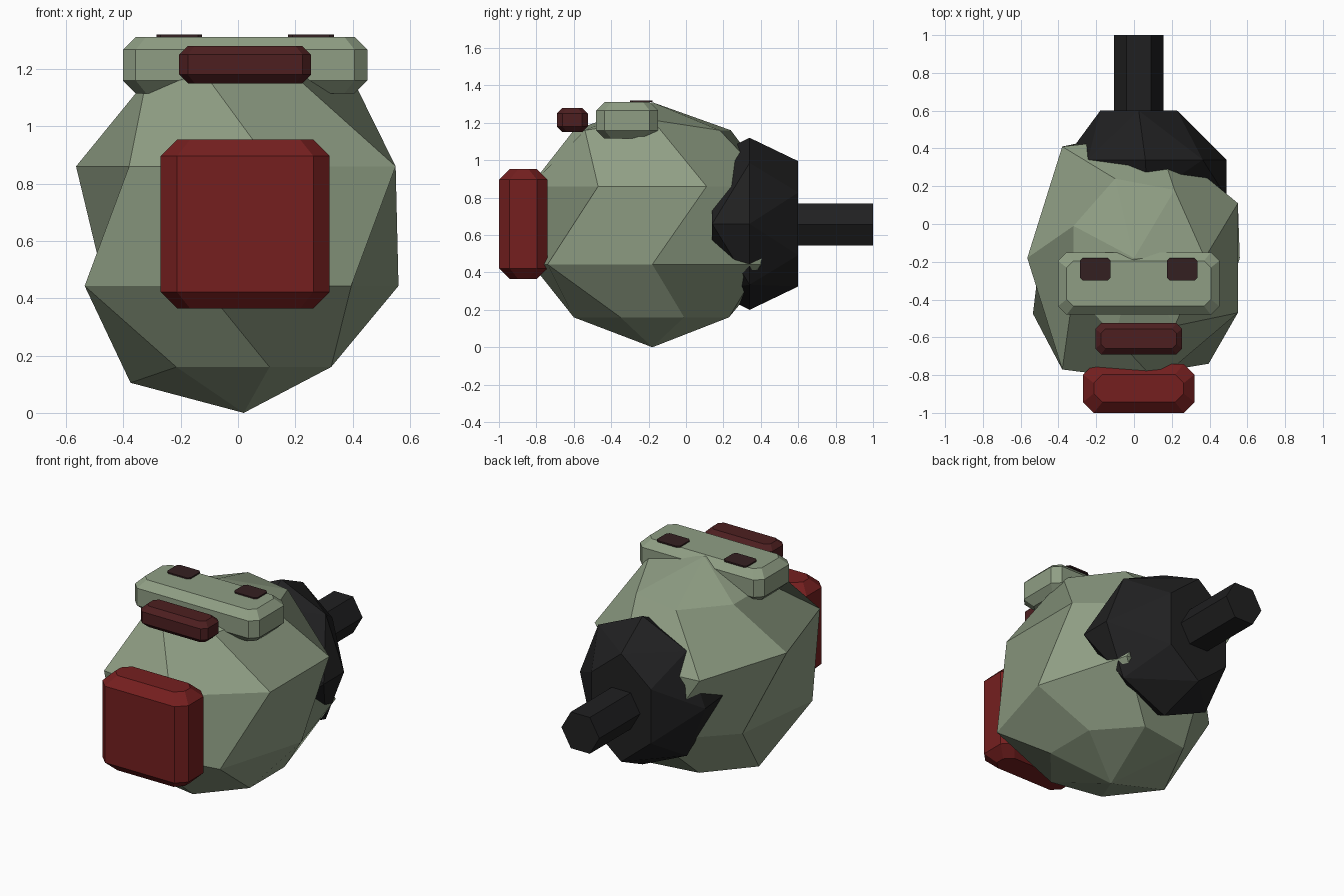
import bpy, bmesh, math
from mathutils import Vector

if "Cube" in bpy.data.objects:
    bpy.data.objects.remove(bpy.data.objects["Cube"])


def srgb(r, g, b):
    f = lambda c: c / 12.92 if c <= 0.04045 else ((c + 0.055) / 1.055) ** 2.4
    return (f(r / 255), f(g / 255), f(b / 255), 1)


def material(name, *rgb):
    m = bpy.data.materials.new(name)
    m.diffuse_color = srgb(*rgb)
    m.use_nodes = True
    m.node_tree.nodes["Principled BSDF"].inputs["Base Color"].default_value = m.diffuse_color
    return m


GREEN = material("sage_green", 143, 158, 132)
RED = material("brick_red", 117, 31, 31)
MAROON = material("dark_maroon", 77, 31, 32)
DARK = material("eye_brown", 52, 32, 33)
BLACK = material("charcoal", 32, 32, 33)


def finish(name, bm, mat):
    bmesh.ops.recalc_face_normals(bm, faces=bm.faces)
    mesh = bpy.data.meshes.new(name)
    bm.to_mesh(mesh)
    bm.free()
    mesh.materials.append(mat)
    ob = bpy.data.objects.new(name, mesh)
    bpy.context.collection.objects.link(ob)
    return ob


def hull(name, points, mat):
    """Faceted solid wrapped around a set of points."""
    bm = bmesh.new()
    for p in points:
        bm.verts.new(p)
    res = bmesh.ops.convex_hull(bm, input=bm.verts[:])
    loose = {v for v in res["geom_interior"] + res["geom_unused"]
             if isinstance(v, bmesh.types.BMVert)}
    bmesh.ops.delete(bm, geom=list(loose), context="VERTS")
    bmesh.ops.dissolve_limit(bm, angle_limit=0.01, verts=bm.verts[:], edges=bm.edges[:])
    return finish(name, bm, mat)


def octagon(lo, hi, inset, cut, z):
    """Rectangle with cut corners at height z."""
    cx, cy = (lo[0] + hi[0]) / 2, (lo[1] + hi[1]) / 2
    a, b = (hi[0] - lo[0]) / 2 - inset, (hi[1] - lo[1]) / 2 - inset
    return [(cx + sx * u, cy + sy * v, z) for sx in (-1, 1) for sy in (-1, 1)
            for u, v in ((a, b - cut), (a - cut, b))]


def block(name, lo, hi, c, mat):
    """Block with cut upright corners and chamfered top and bottom rims."""
    pts = []
    for z, inset, cut in ((lo[2], c, c * 0.8), (lo[2] + c, 0, c),
                          (hi[2] - c, 0, c), (hi[2], c, c * 0.8)):
        pts += octagon(lo, hi, inset, cut, z)
    hull(name, pts, mat)


# Body: seven-sided rings, each twisted half a step, closed by a point at each end
rings = [
    (0.50, [(0.375, 0), (0.215, -0.36), (-0.10, -0.42), (-0.32, -0.17),
            (-0.32, 0.17), (-0.10, 0.42), (0.215, 0.36)]),
    (0.20, [(0.55, 0.29), (0.55, -0.29), (0.12, -0.655), (-0.38, -0.59),
            (-0.565, 0), (-0.38, 0.59), (0.12, 0.645)]),
    (-0.217, [(0.56, 0), (0.395, -0.56), (-0.12, -0.645), (-0.535, -0.295),
              (-0.465, 0.29), (-0.12, 0.645), (0.39, 0.58)]),
    (-0.50, [(0.325, 0.17), (0.325, -0.17), (0.11, -0.42), (-0.215, -0.36),
             (-0.375, 0), (-0.215, 0.36), (0.11, 0.41)])]
bm = bmesh.new()
loops = []
for z, ring in rings:
    loop = []
    for x, y in ring:
        lift = 0.055 * math.copysign(1, z) if abs(z) == 0.5 and y == 0 else 0
        loop.append(bm.verts.new((x, y - 0.18, 0.66 + z + lift)))
    loops.append(loop)
top, bottom = bm.verts.new((0, -0.18, 1.31)), bm.verts.new((0.02, -0.18, 0))
for i in range(7):
    j = (i + 1) % 7
    for a, b in zip(loops, loops[1:]):
        bm.faces.new((a[i], a[j], b[j], b[i]))
    bm.faces.new((top, loops[0][j], loops[0][i]))
    bm.faces.new((bottom, loops[3][i], loops[3][j]))
finish("body", bm, GREEN)

# Back cap: rings along y, (y, sides, centre x, x radius, z radius)
cap = []
for y, n, cx, rx, rz in ((0.60, 6, 0.025, 0.235, 0.335), (0.34, 8, 0.06, 0.43, 0.46),
                         (0.14, 4, 0.07, 0.42, 0.36)):
    for k in range(n):
        a = math.tau * k / n + math.pi / 2
        cap.append((cx + rx * math.cos(a), y, 0.66 + rz * math.sin(a)))
hull("back_cap", cap, BLACK)

# Tail peg: hexagonal rod
hull("tail_peg", [(0.025 + 0.13 * math.cos(k * math.pi / 3), y,
                   0.657 + 0.13 * math.sin(k * math.pi / 3))
                  for y in (0.45, 1.0) for k in range(6)], BLACK)

# Chamfered blocks on the front and top
block("front_plate", (-0.27, -1.0, 0.365), (0.32, -0.74, 0.953), 0.057, RED)
block("top_bar", (-0.402, -0.48, 1.115), (0.452, -0.15, 1.312), 0.045, GREEN)
block("front_bar", (-0.205, -0.69, 1.15), (0.255, -0.525, 1.28), 0.03, MAROON)

# Two thin pads on the top bar
for name, x in (("left_pad", -0.205), ("right_pad", 0.255)):
    lo, hi = (x - 0.08, -0.30), (x + 0.08, -0.18)
    hull(name, octagon(lo, hi, 0, 0.015, 1.311) + octagon(lo, hi, 0, 0.015, 1.32), DARK)
